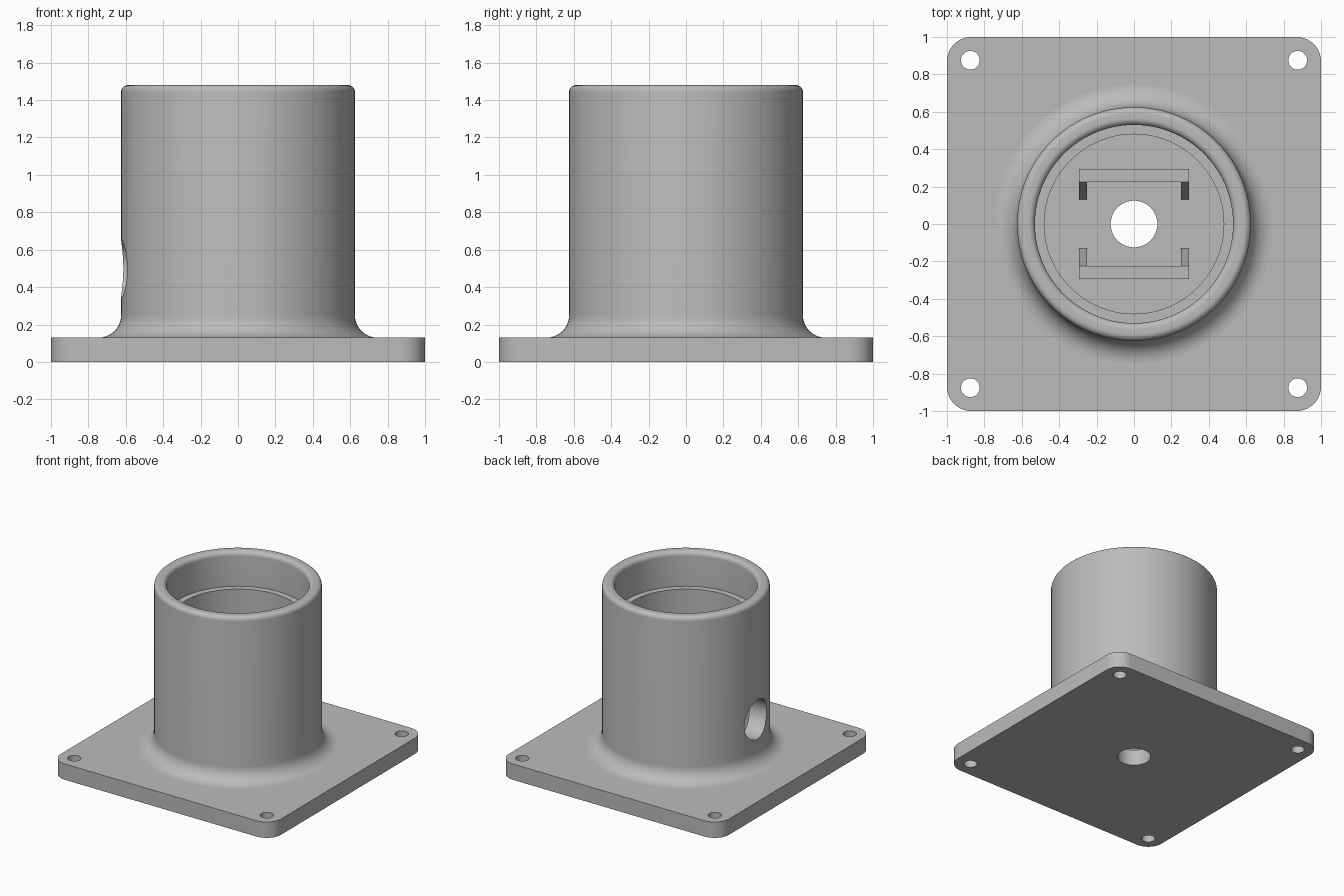
import bpy, bmesh
from math import sin, cos, pi, radians
from mathutils import Matrix, Vector

if "Cube" in bpy.data.objects:
    bpy.data.objects.remove(bpy.data.objects["Cube"], do_unlink=True)

grey = bpy.data.materials.new("plain_grey")
grey.use_nodes = True
grey.diffuse_color = (0.5, 0.5, 0.5, 1)
grey.node_tree.nodes["Principled BSDF"].inputs["Base Color"].default_value = (0.5, 0.5, 0.5, 1)

PLATE_TOP, TOP = 0.13, 1.48
OUTER, BORE, MOUTH, LEDGE = 0.625, 0.48, 0.53, 1.195


def finish(name, bm):
    bmesh.ops.recalc_face_normals(bm, faces=bm.faces)
    mesh = bpy.data.meshes.new(name)
    bm.to_mesh(mesh)
    bm.free()
    mesh.materials.append(grey)
    obj = bpy.data.objects.new(name, mesh)
    bpy.context.collection.objects.link(obj)
    return obj


def activate(obj):
    bpy.ops.object.select_all(action='DESELECT')
    obj.select_set(True)
    bpy.context.view_layer.objects.active = obj


def smooth(obj):
    activate(obj)
    bpy.ops.object.shade_smooth_by_angle(angle=radians(30))


def arc(cx, cy, r, start, end, steps=10):
    angles = [radians(start + (end - start) * i / steps) for i in range(steps + 1)]
    return [(cx + r * cos(a), cy + r * sin(a)) for a in angles]


def prism(name, points, axis, low, high):
    """Extrude a closed outline from low to high along x or z."""
    bm = bmesh.new()
    place = {"x": lambda a, b: (low, a, b), "z": lambda a, b: (a, b, low)}[axis]
    face = bm.faces.new([bm.verts.new(place(a, b)) for a, b in points])
    moved = bmesh.ops.extrude_face_region(bm, geom=[face])["geom"]
    shift = Vector((high - low, 0, 0)) if axis == "x" else Vector((0, 0, high - low))
    bmesh.ops.translate(bm, vec=shift, verts=[v for v in moved if isinstance(v, bmesh.types.BMVert)])
    return finish(name, bm)


def cut(obj, cutter):
    mod = obj.modifiers.new("cut", 'BOOLEAN')
    mod.operation, mod.object, mod.solver = 'DIFFERENCE', cutter, 'EXACT'
    activate(obj)
    bpy.ops.object.modifier_apply(modifier=mod.name)
    bpy.data.objects.remove(cutter, do_unlink=True)


def circle(cx, cy, r, steps=48):
    return arc(cx, cy, r, 0, 360, steps)[:-1]


# Base plate with rounded corners, corner screw holes and a central hole
corner = 0.13
c = 1 - corner
outline = (arc(c, c, corner, 0, 90) + arc(-c, c, corner, 90, 180)
           + arc(-c, -c, corner, 180, 270) + arc(c, -c, corner, 270, 360))
plate = prism("base_plate", outline, "z", 0, PLATE_TOP)
for x, y, r in [(sx * 0.875, sy * 0.875, 0.05) for sx in (-1, 1) for sy in (-1, 1)] + [(0, 0, 0.125)]:
    cut(plate, prism("hole_cutter", circle(x, y, r), "z", -0.1, 0.3))
smooth(plate)

# Hollow tube: flared foot, rounded rim, stepped bore
flare, rim = 0.12, 0.035
profile = (arc(OUTER + flare, PLATE_TOP + flare, flare, 270, 180)
           + arc(OUTER - rim, TOP - rim, rim, 0, 90, 8)
           + arc(MOUTH + rim, TOP - rim, rim, 90, 180, 8)
           + [(MOUTH, LEDGE), (BORE, LEDGE), (BORE, PLATE_TOP)])
bm = bmesh.new()
steps = 96
rings = [[bm.verts.new((r * cos(2 * pi * i / steps), r * sin(2 * pi * i / steps), z))
          for r, z in profile] for i in range(steps)]
for i in range(steps):
    a, b = rings[i], rings[(i + 1) % steps]
    for j in range(len(profile)):
        k = (j + 1) % len(profile)
        bm.faces.new((a[j], b[j], b[k], a[k]))
tube = finish("tube", bm)

# Cable hole through one side wall
cut(tube, prism("cable_hole_cutter", circle(-0.04, 0.5, 0.16), "x", -0.8, -0.3))
smooth(tube)

# Pair of holder walls inside, each braced by two sloped ribs
wall_top = 0.48
for side, label in ((1, "back"), (-1, "front")):
    wall = [(side * y, z) for y, z in ((0.225, PLATE_TOP), (0.295, PLATE_TOP),
                                       (0.295, wall_top), (0.225, wall_top))]
    prism(label + "_holder_wall", wall, "x", -0.295, 0.295)
    rib = [(side * y, z) for y, z in ((0.13, PLATE_TOP), (0.225, PLATE_TOP), (0.225, wall_top))]
    for x, end in ((-0.295, "right"), (0.25, "left")):
        prism(label + "_" + end + "_rib", rib, "x", x, x + 0.045)
